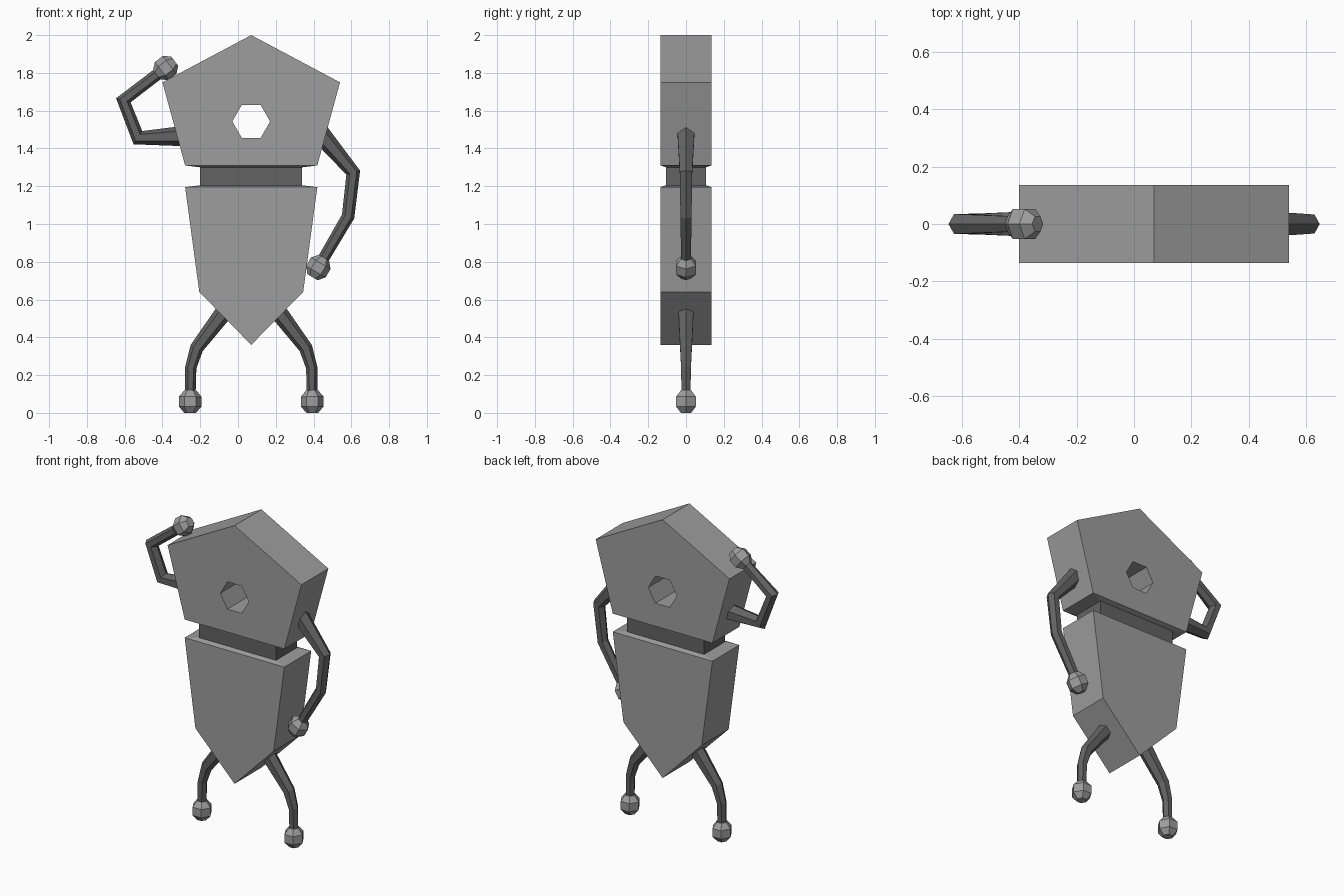
import bpy, bmesh, math
from mathutils import Vector

if "Cube" in bpy.data.objects:
    bpy.data.objects.remove(bpy.data.objects["Cube"])

CX = 0.07      # body centre line
HALF = 0.135   # half body thickness


def material(name, value):
    m = bpy.data.materials.new(name)
    m.diffuse_color = (value, value, value, 1)
    m.use_nodes = True
    m.node_tree.nodes["Principled BSDF"].inputs["Base Color"].default_value = m.diffuse_color
    return m


light = material("light grey", 0.34)
dark = material("dark grey", 0.125)


def finish(bm, name, *mats):
    bmesh.ops.recalc_face_normals(bm, faces=bm.faces)
    mesh = bpy.data.meshes.new(name)
    bm.to_mesh(mesh)
    bm.free()
    for m in mats:
        mesh.materials.append(m)
    obj = bpy.data.objects.new(name, mesh)
    bpy.context.collection.objects.link(obj)
    return obj


def slab(name, *loops):
    """Front outline (with optional hole loops) extruded through the thickness."""
    bm = bmesh.new()
    for loop in loops:
        vs = [bm.verts.new((x, -HALF, z)) for x, z in loop]
        for a, b in zip(vs, vs[1:] + vs[:1]):
            bm.edges.new((a, b))
    bmesh.ops.triangle_fill(bm, edges=bm.edges[:], use_beauty=True)
    ext = bmesh.ops.extrude_face_region(bm, geom=bm.faces[:], use_keep_orig=True)
    verts = [g for g in ext["geom"] if isinstance(g, bmesh.types.BMVert)]
    bmesh.ops.translate(bm, verts=verts, vec=(0, 2 * HALF, 0))
    return finish(bm, name, light)


def skin(bm, rings, caps=True):
    """Join a stack of equal-sized vertex rings."""
    rows = [[bm.verts.new(p) for p in ring] for ring in rings]
    n = len(rows[0])
    for r, s in zip(rows, rows[1:]):
        for i in range(n):
            j = (i + 1) % n
            bm.faces.new((r[i], r[j], s[j], s[i]))
    if caps:
        bm.faces.new(rows[0])
        bm.faces.new(rows[-1])


def hex_ring(centre, direction, r):
    side = Vector((0, 1, 0))
    normal = direction.cross(side).normalized()
    return [centre + r * (math.cos(a) * normal + math.sin(a) * side)
            for a in (i * math.pi / 3 for i in range(6))]


def limb(name, end_name, path, radii):
    """Tapered hexagonal tube with a faceted knob centred on the last point."""
    pts = [Vector((x, 0, z)) for x, z in path]
    dirs = [(b - a).normalized() for a, b in zip(pts, pts[1:])]
    end, d = pts[-1], dirs[-1]
    pts[-1] = end - d * 0.05
    tangents = [dirs[0]] + [(a + b).normalized() for a, b in zip(dirs, dirs[1:])] + [d]
    bm = bmesh.new()
    skin(bm, [hex_ring(p, t, r) for p, t, r in zip(pts, tangents, radii)])
    finish(bm, name, dark)
    bm = bmesh.new()
    skin(bm, [hex_ring(end + d * o, d, r) for o, r in
              ((-0.06, 0.031), (-0.026, 0.06), (0.026, 0.06), (0.06, 0.031))])
    finish(bm, end_name, light)


# Upper body: pentagon with a hexagonal hole
hole = [(CX + 0.1 * math.cos(i * math.pi / 3), 1.543 + 0.1 * math.sin(i * math.pi / 3))
        for i in range(6)]
slab("upper_body",
     [(CX, 2.0), (0.54, 1.75), (0.42, 1.31), (-0.28, 1.31), (-0.40, 1.75)], hole)

# Lower body: tapering to a point
slab("lower_body",
     [(-0.28, 1.195), (0.42, 1.195), (0.345, 0.64), (CX, 0.36), (-0.205, 0.64)])

# Waist: dark band with shallow sloped shoulders in the body colour
bm = bmesh.new()
skin(bm, [[Vector((CX + sx * hx, sy * hy, z)) for sx, sy in ((-1, -1), (1, -1), (1, 1), (-1, 1))]
          for hx, hy, z in ((0.35, HALF, 1.195), (0.27, 0.105, 1.205),
                            (0.27, 0.105, 1.30), (0.35, HALF, 1.31))], caps=False)
bm.normal_update()
for f in bm.faces:
    f.material_index = 0 if abs(f.normal.z) > 0.1 else 1
finish(bm, "waist", light, dark)

# Raised arm and lowered arm
limb("raised_arm", "raised_hand",
     [(-0.26, 1.467), (-0.53, 1.457), (-0.607, 1.655), (-0.383, 1.826)],
     (0.056, 0.042, 0.04, 0.031))
limb("lowered_arm", "lowered_hand",
     [(0.40, 1.52), (0.61, 1.272), (0.583, 1.04), (0.425, 0.77)],
     (0.055, 0.038, 0.034, 0.03))

# Legs, mirrored about the body centre line
for side, s in (("left", -1), ("right", 1)):
    limb(side + "_leg", side + "_foot",
         [(CX + s * x, z) for x, z in ((0.12, 0.565), (0.289, 0.343), (0.32, 0.24), (0.323, 0.06))],
         (0.048, 0.036, 0.03, 0.028))
